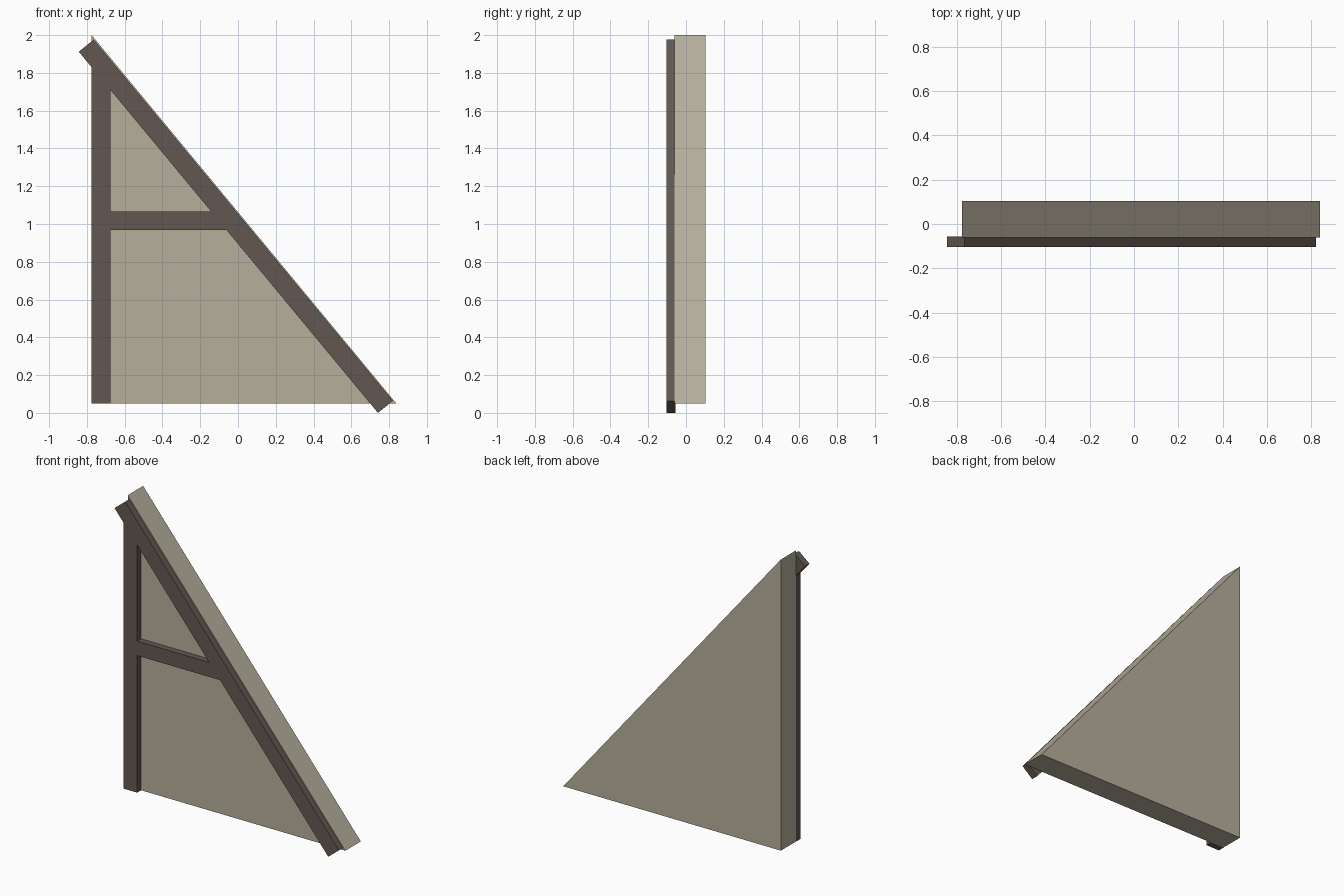
import bpy, bmesh

if "Cube" in bpy.data.objects:
    bpy.data.objects.remove(bpy.data.objects["Cube"])

def material(name, rgb):
    m = bpy.data.materials.new(name)
    m.diffuse_color = (*rgb, 1)
    m.use_nodes = True
    m.node_tree.nodes["Principled BSDF"].inputs["Base Color"].default_value = m.diffuse_color
    return m

plaster = material("plaster", (0.47, 0.43, 0.335))
timber = material("dark timber", (0.125, 0.097, 0.083))

def slab(name, outline, y0, y1, mat):
    """Extrude an x-z outline from y0 to y1."""
    bm = bmesh.new()
    face = bm.faces.new([bm.verts.new((x, y0, z)) for x, z in outline])
    new = bmesh.ops.extrude_face_region(bm, geom=[face])["geom"]
    bmesh.ops.translate(bm, vec=(0, y1 - y0, 0),
                        verts=[v for v in new if isinstance(v, bmesh.types.BMVert)])
    bmesh.ops.recalc_face_normals(bm, faces=bm.faces)
    mesh = bpy.data.meshes.new(name)
    bm.to_mesh(mesh)
    bm.free()
    mesh.materials.append(mat)
    obj = bpy.data.objects.new(name, mesh)
    bpy.context.collection.objects.link(obj)
    return obj

def rect(x0, x1, z0, z1):
    return [(x0, z0), (x1, z0), (x1, z1), (x0, z1)]

# Triangular plaster wall
slab("wall_panel", [(-0.775, 0.05), (0.838, 0.05), (-0.775, 2.0)], -0.06, 0.103, plaster)

# Upright post and cross rail
slab("upright_post", rect(-0.776, -0.676, 0.05, 1.868), -0.102, -0.058, timber)
slab("cross_rail", rect(-0.70, -0.04, 0.968, 1.065), -0.102, -0.058, timber)

# Sloping beam along the gable edge, overhanging at both ends
slab("sloping_beam", [(-0.843, 1.912), (0.741, 0.0), (0.82, 0.064), (-0.764, 1.976)],
     -0.103, -0.056, timber)
